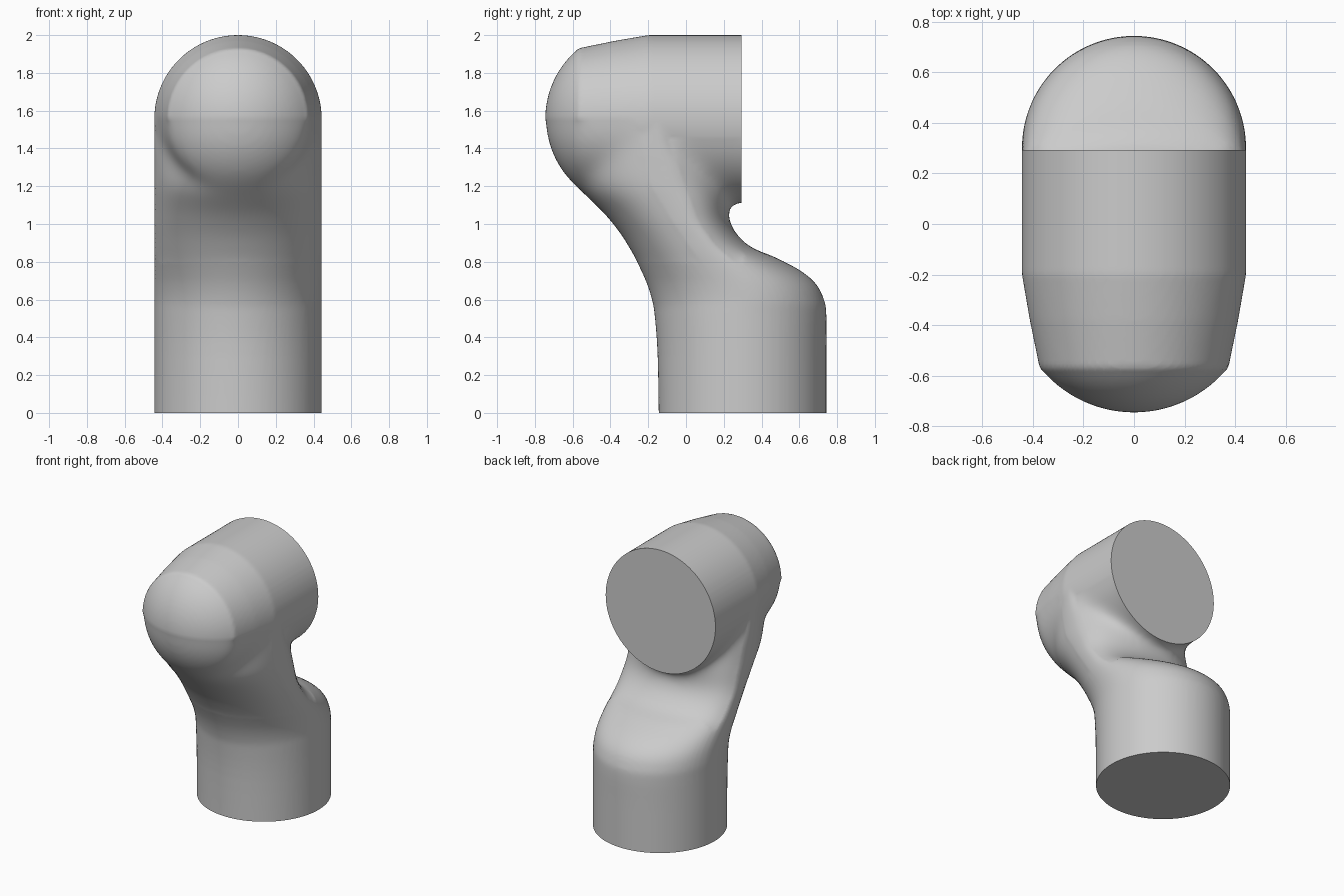
import bpy, bmesh, math
from mathutils import Vector

cube = bpy.data.objects.get("Cube")
if cube:
    bpy.data.objects.remove(cube, do_unlink=True)

SIDES = 96
RADIUS = 0.443
HEAD_Z = 2 - RADIUS
HEAD_BACK = 0.293

grey = bpy.data.materials.new("light grey")
grey.use_nodes = True
colour = (0.6, 0.6, 0.6, 1)
grey.diffuse_color = colour
grey.node_tree.nodes["Principled BSDF"].inputs["Base Color"].default_value = colour


def loft(name, rings):
    """Skin a stack of closed rings and cap both ends."""
    bm = bmesh.new()
    loops = [[bm.verts.new(p) for p in ring] for ring in rings]
    for low, high in zip(loops, loops[1:]):
        for i in range(SIDES):
            j = (i + 1) % SIDES
            bm.faces.new((low[i], low[j], high[j], high[i]))
    bm.faces.new(loops[0])
    bm.faces.new(loops[-1])
    bmesh.ops.recalc_face_normals(bm, faces=bm.faces)
    mesh = bpy.data.meshes.new(name)
    bm.to_mesh(mesh)
    bm.free()
    mesh.materials.append(grey)
    obj = bpy.data.objects.new(name, mesh)
    bpy.context.collection.objects.link(obj)
    return obj


def smooth_path(points, steps):
    """Catmull-Rom curve through the points."""
    pts = [Vector(p) for p in points]
    pts = [pts[0]] + pts + [pts[-1]]
    out = []
    for a, b, c, d in zip(pts, pts[1:], pts[2:], pts[3:]):
        for k in range(steps):
            t = k / steps
            out.append(b + (c - a) * t / 2 + (2 * a - 5 * b + 4 * c - d) * t**2 / 2
                       + (3 * b - a - 3 * c + d) * t**3 / 2)
    return out + [pts[-1]]


def cut_flat(bm, point, normal, lowest):
    """Trim everything above a height to a plane and cap the opening."""
    faces = [f for f in bm.faces if f.calc_center_median().z > lowest]
    geom = faces + list({e for f in faces for e in f.edges}) \
        + list({v for f in faces for v in f.verts})
    cut = bmesh.ops.bisect_plane(bm, geom=geom, plane_co=point, plane_no=normal,
                                 clear_outer=True, dist=1e-5)["geom_cut"]
    rim = [e for e in cut if isinstance(e, bmesh.types.BMEdge) and e.is_boundary]
    bmesh.ops.edgeloop_fill(bm, edges=rim)


angles = [2 * math.pi * i / SIDES for i in range(SIDES)]

# Base and neck: sections given as height, front edge, widest line, back edge
profile = [
    (-.1, -.143, .3, .743), (.3, -.15, .3, .743), (.52, -.166, .3, .743),
    (.6, -.18, .3, .73), (.68, -.205, .27, .69), (.75, -.235, .22, .61),
    (.82, -.27, .16, .48), (.87, -.3, .12, .36), (.93, -.335, .08, .28),
    (1, -.388, .03, .235), (1.06, -.438, 0, .22), (1.12, -.5, -.03, .23),
    (1.2, -.575, -.07, .22), (1.3, -.585, -.1, .18), (1.4, -.56, -.13, .1),
    (1.53, -.5, -.15, .03),
]
rings = []
for x in smooth_path([Vector(p) for p in profile], 4):
    z, front, widest, back = x
    rings.append([(RADIUS * math.cos(a),
                   widest + math.sin(a) * (back - widest if math.sin(a) > 0 else widest - front),
                   z) for a in angles])
arm = loft("arm_body", rings)

# Head: barrel with a tapered collar and a domed front
barrel = [(HEAD_BACK + .1, RADIUS), (.05, RADIUS), (-.2, RADIUS), (-.38, .412), (-.57, .373)]
dome_radius, dome_y = .479, -.266
rim_angle = math.asin(.373 / dome_radius)
for k in range(1, 20):
    a = rim_angle * (1 - k / 20)
    barrel.append((dome_y - dome_radius * math.cos(a), dome_radius * math.sin(a)))
barrel.append((dome_y - dome_radius, .003))
head = loft("head", [[(r * math.cos(a), y, HEAD_Z + r * math.sin(a)) for a in angles]
                     for y, r in barrel])

# Merge the head into the neck and give the skin an even mesh
union = arm.modifiers.new("merge head", 'BOOLEAN')
union.operation = 'UNION'
union.solver = 'EXACT'
union.object = head
skin = arm.modifiers.new("even skin", 'REMESH')
skin.mode = 'VOXEL'
skin.voxel_size = 0.016
bpy.ops.object.select_all(action='DESELECT')
arm.select_set(True)
bpy.context.view_layer.objects.active = arm
for name in (union.name, skin.name):
    bpy.ops.object.modifier_apply(modifier=name)
bpy.data.objects.remove(head, do_unlink=True)

# Blend the joint, then trim the flat base and the flat back of the head
bm = bmesh.new()
bm.from_mesh(arm.data)
joint = [v for v in bm.verts if .8 < v.co.z < 1.56 and abs(v.co.x) < RADIUS - .012
         and v.co.y < HEAD_BACK + .01]
for _ in range(50):
    bmesh.ops.smooth_vert(bm, verts=joint, factor=.5, use_axis_x=True,
                          use_axis_y=True, use_axis_z=True)
cut_flat(bm, (0, 0, 0), (0, 0, -1), -1)
cut_flat(bm, (0, HEAD_BACK, 0), (0, 1, 0), 1.02)
bmesh.ops.recalc_face_normals(bm, faces=bm.faces)
bm.to_mesh(arm.data)
bm.free()
bpy.ops.object.shade_smooth_by_angle(angle=math.radians(50))
